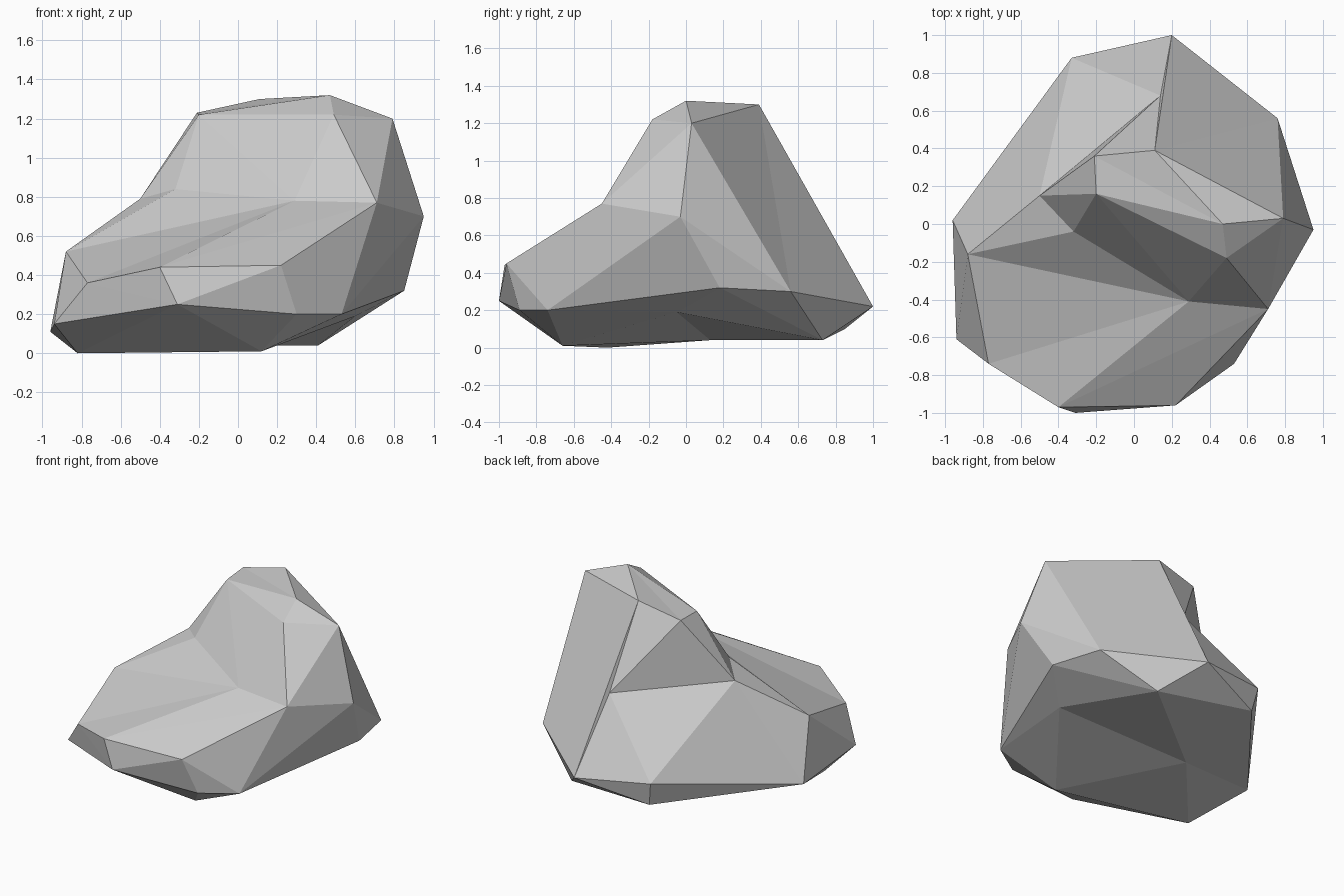
import bpy
import bmesh

# Remove the default cube
if "Cube" in bpy.data.objects:
    bpy.data.objects.remove(bpy.data.objects["Cube"], do_unlink=True)


def flat_material(name, colour):
    mat = bpy.data.materials.new(name)
    mat.use_nodes = True
    mat.diffuse_color = colour
    mat.node_tree.nodes["Principled BSDF"].inputs["Base Color"].default_value = colour
    return mat


# Corners of the boulder, grouped by height
underside = dict(
    v=(.6, -.05, .19), w=(-.34, .13, .04), x=(.12, -.66, .01),
    y=(-.82, -.42, 0), Y=(.41, .73, .04), l=(-.3, .85, .1),
)
skirt = dict(
    A=(.2, 1, .22), B=(.76, .56, .3), b=(.85, .18, .32),
    E=(.53, -.74, .2), z=(.3, -.89, .2), H=(-.31, -1, .25),
    J=(-.94, -.61, .15), K=(-.96, .02, .11), L=(-.33, .88, .27),
)
shoulder = dict(
    C=(.95, -.03, .7), D=(.71, -.45, .77), F=(.22, -.96, .45),
    G=(-.4, -.97, .44), I=(-.77, -.74, .36), M=(-.88, -.16, .52),
    N=(-.5, .15, .79), U=(-.32, -.04, .84), V=(.29, -.41, .78),
    W=(.14, .68, .73),
)
crown = dict(
    O=(-.2, .16, 1.22), P=(-.21, .36, 1.23), Q=(.49, -.18, 1.22),
    R=(.47, 0, 1.32), S=(.79, .03, 1.2), T=(.11, .39, 1.3),
)

bm = bmesh.new()
corner = {}
for band in (underside, skirt, shoulder, crown):
    for key, position in band.items():
        corner[key] = bm.verts.new(position)


def facet_fan(hub, rim, closed=False):
    """Chiselled facets that spread from one corner to a row of neighbours."""
    ends = rim + rim[0] if closed else rim
    for first, second in zip(ends, ends[1:]):
        bm.faces.new([corner[k] for k in (hub, first, second)])


# Facets all the way round a corner
facet_fan("V", "MIGDQOU", closed=True)   # hollow in the front slope
facet_fan("N", "LKMUOPW", closed=True)   # saddle on the side
facet_fan("S", "TBCDQR", closed=True)    # high shoulder
facet_fan("E", "DCbvxzF", closed=True)   # lower front corner
facet_fan("H", "GFzxyJI", closed=True)   # front toe
facet_fan("w", "xvYlKy", closed=True)    # base

# Facets that fill the gaps between them
facet_fan("T", "RPWAB")                  # back wall
facet_fan("R", "POQ")                    # top
facet_fan("Y", "lABbv")                  # back undercut
facet_fan("L", "WAlK")                   # back corner
facet_fan("J", "IMKy")                   # side toe
facet_fan("G", "DF")                     # front ledge
facet_fan("C", "Bb")                     # side flank

bmesh.ops.recalc_face_normals(bm, faces=bm.faces)
mesh = bpy.data.meshes.new("boulder")
bm.to_mesh(mesh)
bm.free()
mesh.materials.append(flat_material("stone grey", (.6, .6, .6, 1)))
boulder = bpy.data.objects.new("boulder", mesh)
bpy.context.scene.collection.objects.link(boulder)
